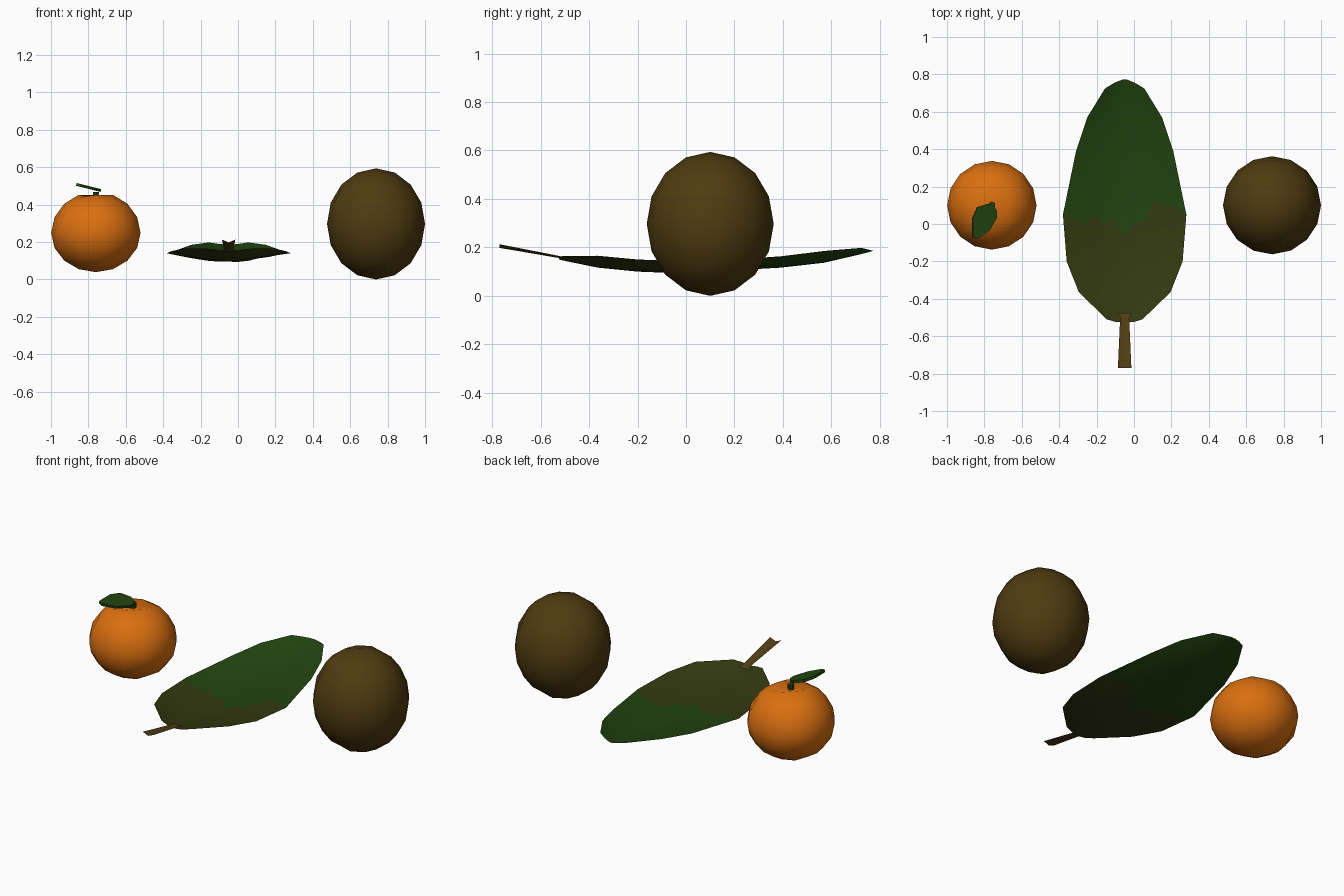
import bpy, bmesh, math
from mathutils import Vector

if "Cube" in bpy.data.objects:
    bpy.data.objects.remove(bpy.data.objects["Cube"])


def mat(name, r, g, b):
    m = bpy.data.materials.new(name)
    m.diffuse_color = (r, g, b, 1)
    m.use_nodes = True
    m.node_tree.nodes["Principled BSDF"].inputs["Base Color"].default_value = m.diffuse_color
    return m


ORANGE = mat("orange_peel", 0.70, 0.16, 0.005)
BROWN = mat("fuzzy_brown", 0.078, 0.044, 0.005)
GREEN = mat("leaf_green", 0.016, 0.058, 0.005)
OLIVE = mat("leaf_olive", 0.033, 0.042, 0.005)
STEM = mat("stem_brown", 0.085, 0.048, 0.007)


def make(name, bm, *mats, smooth=True):
    me = bpy.data.meshes.new(name)
    bm.to_mesh(me)
    bm.free()
    ob = bpy.data.objects.new(name, me)
    bpy.context.collection.objects.link(ob)
    for m in mats:
        me.materials.append(m)
    for p in me.polygons:
        p.use_smooth = smooth
    return ob


def quad_sphere():
    # cube with 4 equal-angle divisions per side, pushed onto a unit sphere
    bm = bmesh.new()
    bmesh.ops.create_cube(bm, size=2)
    bmesh.ops.subdivide_edges(bm, edges=bm.edges[:], cuts=3, use_grid_fill=True)
    for v in bm.verts:
        v.co = Vector([math.tan(c * math.pi / 4) for c in v.co]).normalized()
    return bm


def lerp(table, y):
    for (a, p), (b, q) in zip(table, table[1:]):
        if y <= b:
            return p + (q - p) * max(0, (y - a) / (b - a))
    return table[-1][1]


# Orange fruit: squashed, with a dimpled top
bm = quad_sphere()
for v in bm.verts:
    x, y, z = v.co
    z = z * (0.22 if z > 0 else 0.21)
    if v.co.z > 0.99:
        z = 0.185
    v.co = (-0.76 + x * 0.239, 0.1 + y * 0.237, 0.249 + z)
make("orange_fruit", bm, ORANGE)

# Brown fruit: tall egg shape
bm = quad_sphere()
for v in bm.verts:
    x, y, z = v.co
    v.co = (0.738 + x * 0.262, 0.1 + y * 0.262, 0.297 + z * 0.297)
make("brown_fruit", bm, BROWN)

# Large leaf: dished sheet, two colours meeting along a jagged row
WIDTH = [(-0.525, 0.045), (-0.51, 0.095), (-0.365, 0.245), (-0.2, 0.31), (0.05, 0.33),
         (0.39, 0.26), (0.57, 0.2), (0.725, 0.105), (0.755, 0.055), (0.772, 0.012)]
MID_Z = [(-0.525, 0.15), (-0.4, 0.12), (-0.2, 0.1), (0.0, 0.092), (0.29, 0.105),
         (0.6, 0.14), (0.772, 0.185)]
EDGE_Z = [(-0.525, 0.155), (-0.5, 0.17), (-0.35, 0.165), (-0.2, 0.15), (0.05, 0.14),
          (0.39, 0.163), (0.57, 0.185), (0.725, 0.198), (0.772, 0.186)]
JAGGED = [0.05, 0.03, 0.0, 0.05, 0.0, 0.03, -0.07, 0.0, 0.02, 0.13, 0.1, 0.1, 0.05]
ROWS = [-0.525, -0.51, -0.365, -0.2, None, 0.39, 0.57, 0.725, 0.755, 0.772]
bm = bmesh.new()
grid = []
for r in ROWS:
    row = []
    for i, jag in enumerate(JAGGED):
        u = i / 6 - 1
        y = jag if r is None else r
        zc, ze = lerp(MID_Z, y), lerp(EDGE_Z, y)
        row.append(bm.verts.new((-0.05 + u * lerp(WIDTH, y), y, zc + (ze - zc) * abs(u) ** 1.7)))
    grid.append(row)
for j in range(len(ROWS) - 1):
    for i in range(len(JAGGED) - 1):
        f = bm.faces.new((grid[j][i], grid[j][i + 1], grid[j + 1][i + 1], grid[j + 1][i]))
        f.material_index = 0 if j >= ROWS.index(None) else 1
make("large_leaf", bm, GREEN, OLIVE)

# Leaf stalk: V-folded strip rising to the front
bm = bmesh.new()
rows = []
for y, w, ze, zc in [(-0.77, 0.036, 0.213, 0.198), (-0.5, 0.024, 0.16, 0.152), (-0.475, 0.042, 0.153, 0.148)]:
    rows.append([bm.verts.new((-0.05 + s * w, y, zc if s == 0 else ze)) for s in (-1, 0, 1)])
for a, b in zip(rows, rows[1:]):
    for i in range(2):
        bm.faces.new((a[i], a[i + 1], b[i + 1], b[i]))
make("leaf_stalk", bm, STEM)

# Small leaf tilted on top of the orange
OUTLINE = [(-0.78, 0.108), (-0.84, 0.09), (-0.866, 0.03), (-0.865, -0.07), (-0.84, -0.08),
           (-0.775, -0.035), (-0.735, 0.035), (-0.735, 0.07), (-0.755, 0.098)]
bm = bmesh.new()
verts = [bm.verts.new((x, y, 0.468 + 0.25 * (-0.735 - x))) for x, y in reversed(OUTLINE)]
bm.faces.new(verts)
ob = make("small_leaf", bm, GREEN, smooth=False)
mod = ob.modifiers.new("thickness", 'SOLIDIFY')
mod.thickness = 0.015

# Tiny stalk joining the small leaf to the orange
bm = bmesh.new()
bmesh.ops.create_cone(bm, cap_ends=True, segments=6, radius1=0.016, radius2=0.019, depth=0.035)
bmesh.ops.translate(bm, verts=bm.verts, vec=(-0.76, 0.102, 0.45))
make("small_stalk", bm, GREEN, smooth=False)
